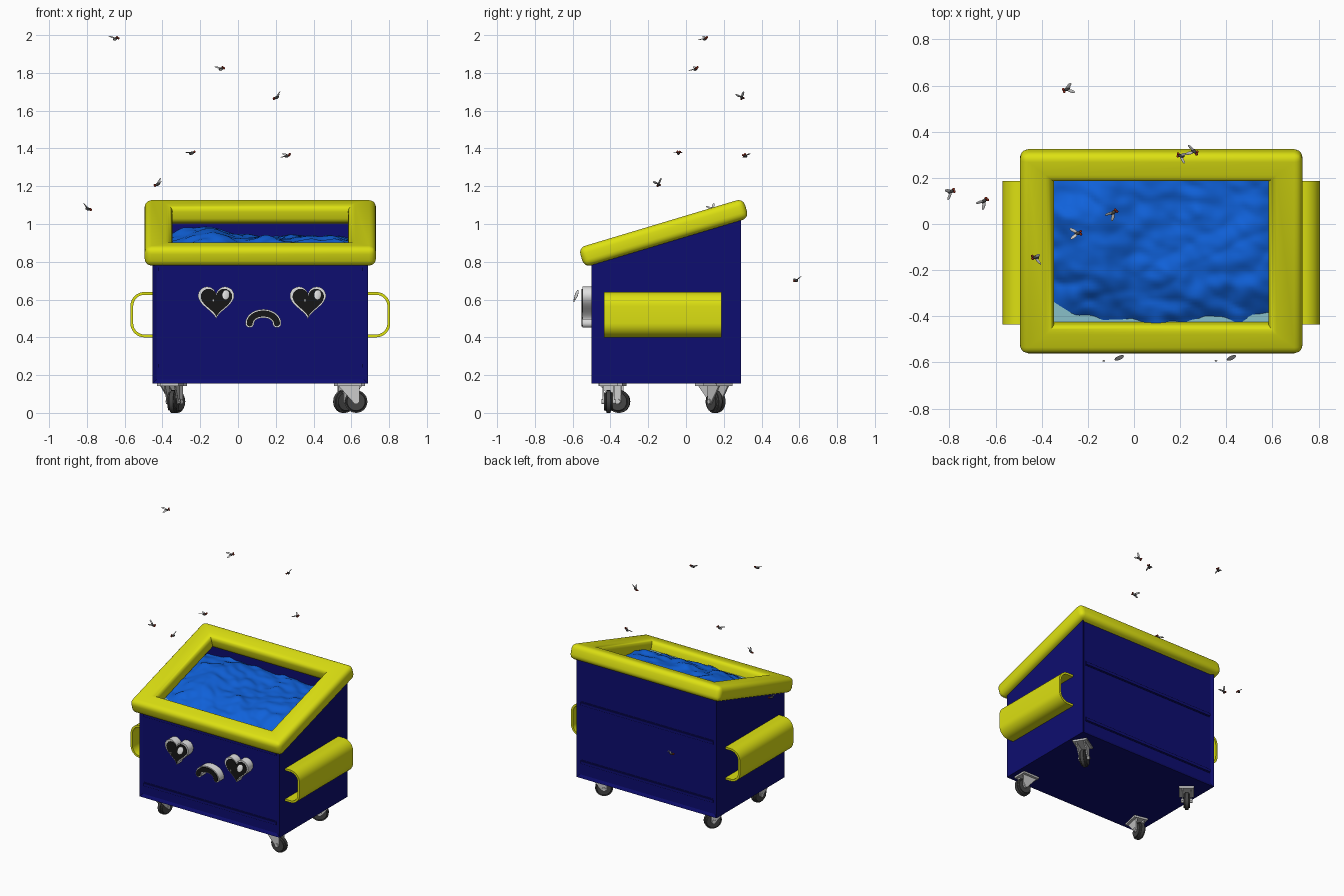
import bpy, bmesh, math, random
from math import sin, cos, pi, radians
from mathutils import Matrix, Vector, Euler, noise

cube = bpy.data.objects.get("Cube")
if cube:
    bpy.data.objects.remove(cube, do_unlink=True)
random.seed(4)
CX = 0.118                       # middle of the bin in x
SLOPE = math.atan(0.3)           # tilt of the rim


def material(name, r, g, b):
    m = bpy.data.materials.new(name)
    m.use_nodes = True
    m.diffuse_color = (r, g, b, 1)
    m.node_tree.nodes["Principled BSDF"].inputs["Base Color"].default_value = (r, g, b, 1)
    return m


NAVY = material("navy paint", 0.004, 0.004, 0.16)
YELLOW = material("yellow paint", 0.72, 0.75, 0.006)
BLUE = material("blue bag", 0.005, 0.12, 0.7)
CYAN = material("pale cyan water", 0.25, 0.53, 0.58)
BLACK = material("black", 0.008, 0.008, 0.008)
WHITE = material("white trim", 0.75, 0.75, 0.75)
RUBBER = material("dark rubber", 0.06, 0.06, 0.06)
METAL = material("light metal", 0.6, 0.6, 0.6)
RED = material("dark red", 0.3, 0.025, 0.01)


def finish(name, bm, mats, smooth=True, matrix=None):
    bmesh.ops.recalc_face_normals(bm, faces=bm.faces)
    me = bpy.data.meshes.new(name)
    bm.to_mesh(me)
    bm.free()
    for m in mats:
        me.materials.append(m)
    if smooth:
        me.shade_smooth()
        me.set_sharp_from_angle(angle=radians(38))
    ob = bpy.data.objects.new(name, me)
    bpy.context.collection.objects.link(ob)
    if matrix:
        ob.matrix_world = matrix
    return ob


def prism(bm, outline, lo, hi, axis="y", idx=0):
    """Extrude an outline along x (outline is y, z) or y (outline is x, z)."""
    def put(p, d):
        return bm.verts.new((d, p[0], p[1]) if axis == "x" else (p[0], d, p[1]))
    a = [put(p, lo) for p in outline]
    b = [put(p, hi) for p in outline]
    n = len(a)
    faces = [bm.faces.new(a), bm.faces.new(b[::-1])]
    faces += [bm.faces.new((a[i], b[i], b[(i + 1) % n], a[(i + 1) % n])) for i in range(n)]
    for f in faces:
        f.material_index = idx
    return faces


def paint_new(bm, verts, idx):
    for f in {f for v in verts for f in v.link_faces}:
        f.material_index = idx


def ball(bm, loc, size, idx=0, rot=(0, 0, 0)):
    mat = Matrix.LocRotScale(Vector(loc), Euler(rot), Vector(size))
    r = bmesh.ops.create_uvsphere(bm, u_segments=12, v_segments=8, radius=1, matrix=mat)
    paint_new(bm, r["verts"], idx)


def box(bm, loc, size):
    bmesh.ops.create_cube(bm, size=1, matrix=Matrix.LocRotScale(Vector(loc), None, Vector(size)))


# Hollow body with inset front and back panels
bm = bmesh.new()
faces = prism(bm, [(-0.5, 0.155), (0.29, 0.155), (0.29, 1.07), (-0.5, 0.835)],
              CX - 0.57, CX + 0.57, "x")
bmesh.ops.recalc_face_normals(bm, faces=bm.faces)
top = [f for f in bm.faces if f.normal.z > 0.5]
bmesh.ops.delete(bm, geom=top, context="FACES_ONLY")
for side in (-1, 1):
    panel = [f for f in bm.faces if f.normal.y * side > 0.9]
    bmesh.ops.inset_region(bm, faces=panel, thickness=0.03, depth=-0.01, use_boundary=True)
body = finish("bin_body", bm, [NAVY], smooth=False)
wall = body.modifiers.new("wall", "SOLIDIFY")
wall.thickness, wall.offset = 0.03, -1

# Pressed ribs across the panels
for name, y, heights in (("front_ribs", -0.492, (0.25, 0.76)), ("back_ribs", 0.282, (0.27, 0.70))):
    bm = bmesh.new()
    for z in heights:
        box(bm, (CX, y, z), (1.08, 0.014, 0.03))
    bmesh.ops.bevel(bm, geom=[e for e in bm.edges if abs(e.verts[0].co.x - e.verts[1].co.x) > 1],
                    offset=0.005, segments=2, affect="EDGES")
    finish(name, bm, [NAVY])

# Tilted padded rim
bm = bmesh.new()
rings = []
for w, l, z in ((0.612, 0.455, -0.054), (0.612, 0.455, 0.054), (0.465, 0.325, 0.054), (0.465, 0.325, -0.054)):
    rings.append([bm.verts.new((sx * w, sy * l, z)) for sx, sy in ((-1, -1), (1, -1), (1, 1), (-1, 1))])
for k in range(4):
    p, q = rings[k], rings[(k + 1) % 4]
    for i in range(4):
        j = (i + 1) % 4
        bm.faces.new((p[i], p[j], q[j], q[i]))
outer = set(rings[0] + rings[1])
rounded = [e for e in bm.edges
           if abs(e.calc_length() - 0.108) > 0.01 and e.calc_length() > 0.3
           or all(v in outer for v in e.verts)]
bmesh.ops.bevel(bm, geom=rounded, offset=0.036, segments=5, profile=0.5, affect="EDGES")
finish("padded_rim", bm, [YELLOW], True,
       Matrix.Translation((CX, -0.118, 0.953)) @ Matrix.Rotation(SLOPE, 4, "X"))


# Open lifting pockets on both sides
def pocket_path(out, half, r):
    arc = [i * pi / 16 for i in range(9)]
    low = [(out - r + r * sin(a), -half + r - r * cos(a)) for a in arc]
    pts = [(0, -half)] + low
    return pts + [(x, -z) for x, z in reversed(pts)]


for name, s in (("left_pocket", 1), ("right_pocket", -1)):
    shape = pocket_path(0.125, 0.12, 0.075) + pocket_path(0.11, 0.105, 0.06)[::-1]
    bm = bmesh.new()
    prism(bm, [(CX + s * (0.563 + x), 0.52 + z) for x, z in shape], -0.435, 0.187)
    finish(name, bm, [YELLOW])


# Face: heart eyes and a frowning mouth
def heart(cx, cz, k):
    ts = [2 * pi * i / 48 for i in range(48)]
    return [(cx + k * 16 * sin(t) ** 3,
             cz + k * (2.5 + 13 * cos(t) - 5 * cos(2 * t) - 2 * cos(3 * t) - cos(4 * t))) for t in ts]


def frown(cx, cz, h):
    def at(a, r):
        return (cx + (0.072 + r) * cos(a), cz + (0.052 + r) * sin(a))
    arc = [pi * i / 20 for i in range(21)]
    cap = [pi * i / 8 for i in range(1, 8)]
    right = [(cx + 0.072 - h * cos(a), cz - h * sin(a)) for a in cap]
    left = [(cx - 0.072 - h * cos(a), cz - h * sin(a)) for a in cap]
    return [at(a, h) for a in arc] + left + [at(a, -h) for a in reversed(arc)] + right


def face_part(name, rim, inner):
    bm = bmesh.new()
    prism(bm, rim, -0.548, -0.48, idx=0)
    prism(bm, inner, -0.553, -0.546, idx=1)
    finish(name, bm, [WHITE, BLACK])


for name, ex in (("right_eye", -0.116), ("left_eye", 0.37)):
    face_part(name, heart(ex, 0.582, 0.006), heart(ex + 0.002, 0.582, 0.0052))
    bm = bmesh.new()
    ball(bm, (ex + 0.052, -0.58, 0.625), (0.021, 0.005, 0.029), rot=(-0.3, 0.3, 0.25))
    ball(bm, (ex - 0.015, -0.593, 0.595), (0.006, 0.003, 0.008))
    finish(name + "_glint", bm, [WHITE])
face_part("frown", frown(0.134, 0.474, 0.023), frown(0.134, 0.474, 0.016))

# Water sheet and crumpled bag filling
bm = bmesh.new()
box(bm, (CX, -0.105, 0.835), (1.09, 0.74, 0.02))
finish("water", bm, [CYAN])


def bag_height(x, y):
    rise = max(0, min(1, (y + 0.42) / 0.26))
    lump = 0.05 * math.exp(-((x + 0.17) / 0.16) ** 2 - ((y - 0.02) / 0.2) ** 2)
    corner = 0.05 * math.exp(-((x + 0.36) / 0.09) ** 2 - ((y + 0.3) / 0.2) ** 2)
    edge = 0.05 * max(0, (x - 0.5) / 0.16) ** 2
    n = noise.noise(Vector((x * 7, y * 7, 0.3))) * 0.022
    n += noise.noise(Vector((x * 15 + y * 6, y * 17, 2))) * 0.012
    n += abs(noise.noise(Vector((x * 5, y * 9, 5)))) * 0.02
    return 0.83 + 0.095 * rise * (2 - rise) + lump - corner - edge + n


bm = bmesh.new()
bmesh.ops.create_grid(bm, x_segments=80, y_segments=56, size=1)
for v in bm.verts:
    x, y = CX + v.co.x * 0.545, -0.105 + v.co.y * 0.37
    v.co = (x, y, bag_height(x, y))
bag = finish("bag_filling", bm, [BLUE])
bag.data.shade_smooth()

# Swivel casters: the wheel trails away from its pivot
casters = (("front_left", 0.59, -0.41, 0), ("front_right", -0.35, -0.39, 78),
           ("back_left", 0.59, 0.17, 212), ("back_right", -0.35, 0.13, 50))
for name, x, y, turn in casters:
    place = Matrix.Translation((x, y, 0)) @ Matrix.Rotation(radians(turn), 4, "Z")
    bm = bmesh.new()
    box(bm, (0, 0, 0.149), (0.13, 0.1, 0.014))
    for s in (-1, 1):
        prism(bm, [(-0.06, 0.145), (0.055, 0.145), (0.052, 0.055), (0.025, 0.05)],
              s * 0.028 - 0.004, s * 0.028 + 0.004)
    finish(name + "_caster_fork", bm, [METAL], False, place)
    bm = bmesh.new()
    for r, d, idx in ((0.06, 0.046, 0), (0.014, 0.076, 1)):
        spin = Matrix.Translation((0.035, 0, 0.06)) @ Matrix.Rotation(pi / 2, 4, "X")
        new = bmesh.ops.create_cone(bm, cap_ends=True, segments=28, radius1=r, radius2=r,
                                    depth=d, matrix=spin)
        paint_new(bm, new["verts"], idx)
    rims = [e for e in bm.edges if any(len(f.verts) > 4 and f.material_index == 0 for f in e.link_faces)]
    bmesh.ops.bevel(bm, geom=rims, offset=0.012, segments=3, affect="EDGES")
    finish(name + "_caster_wheel", bm, [RUBBER, METAL], True, place)

# Flies hovering around the bin
spots = ((-0.65, 0.10, 1.98), (-0.09, 0.05, 1.82), (0.205, 0.295, 1.67), (-0.245, -0.04, 1.375),
         (0.26, 0.315, 1.36), (-0.425, -0.145, 1.21), (-0.795, 0.14, 1.08), (-0.29, 0.585, 0.70))
for i, spot in enumerate(spots):
    bm = bmesh.new()
    ball(bm, (0, 0, 0), (0.008, 0.015, 0.008), 0)
    for s in (-1, 1):
        ball(bm, (s * 0.006, -0.016, 0.002), (0.006, 0.006, 0.006), 1)
        ball(bm, (s * 0.013, 0.014, 0.009), (0.007, 0.019, 0.002), 2, (0.3, 0, -s * 0.6))
    spin = Euler([random.uniform(-0.6, 0.6), random.uniform(-0.6, 0.6), random.uniform(0, 6)])
    finish(f"fly_{i + 1}", bm, [RUBBER, RED, METAL], True,
           Matrix.LocRotScale(Vector(spot), spin, None))
